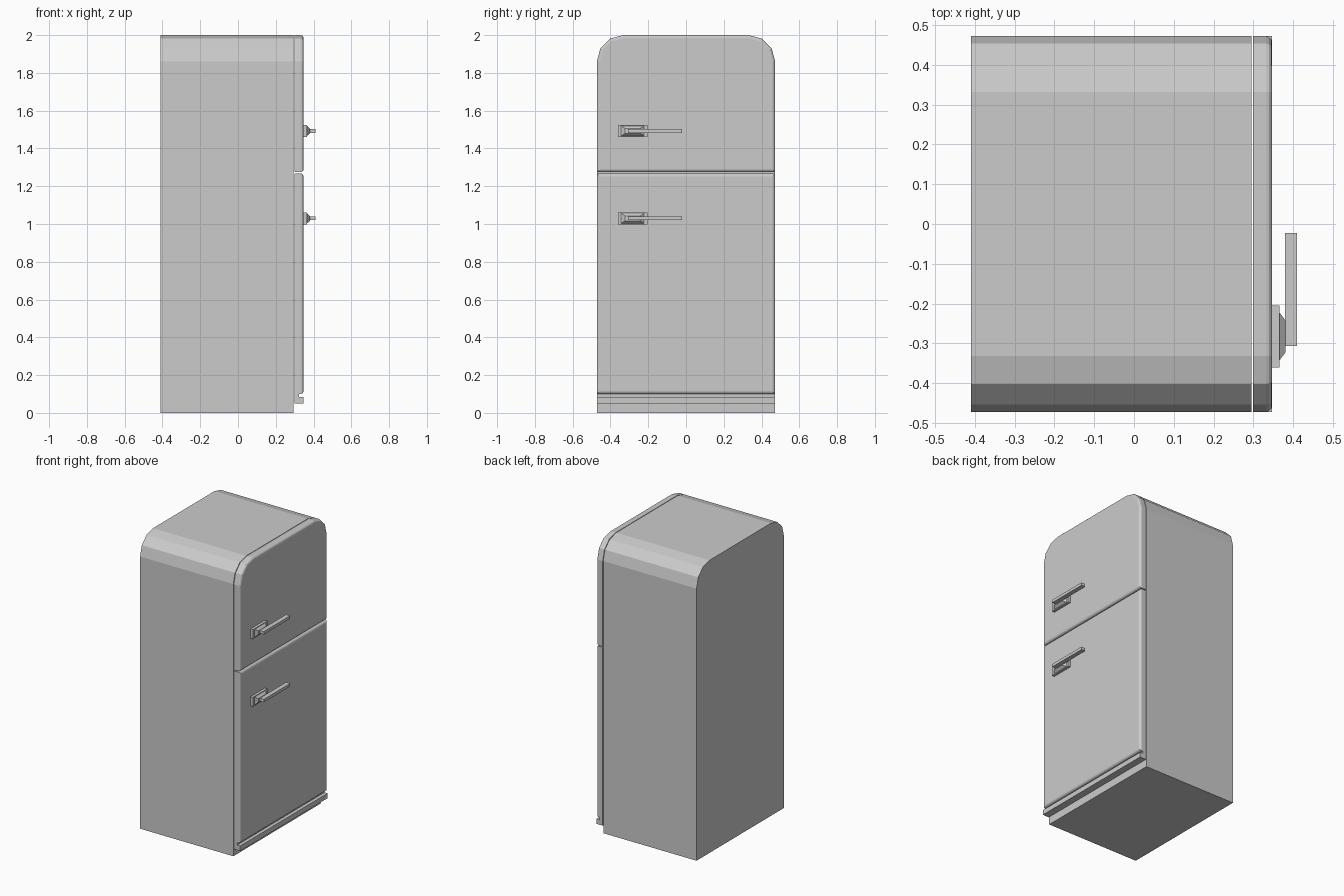
import bpy, bmesh, math

if "Cube" in bpy.data.objects:
    bpy.data.objects.remove(bpy.data.objects["Cube"])


def outline(hw, z0, z1, r, inset=0.0):
    """Closed (y, z) outline, top corners rounded with three segments if r > 0."""
    w, b, t = hw - inset, z0 + inset, z1 - inset
    pts = [(-w, b), (w, b)]
    if r <= 0:
        return pts + [(w, t), (-w, t)]
    rr = r - inset
    arc = [(w - rr + rr * math.cos(math.radians(a)),
            t - rr + rr * math.sin(math.radians(a))) for a in (0, 30, 60, 90)]
    return pts + arc + [(-y, z) for y, z in reversed(arc)]


def loft(name, sections, offset=(0, 0, 0)):
    """Closed solid through a list of (x, outline) sections."""
    bm = bmesh.new()
    rings = [[bm.verts.new((x, y, z)) for y, z in pts] for x, pts in sections]
    n = len(rings[0])
    for a, b in zip(rings, rings[1:]):
        for i in range(n):
            j = (i + 1) % n
            bm.faces.new((a[i], a[j], b[j], b[i]))
    bm.faces.new(rings[0])
    bm.faces.new(rings[-1])
    bmesh.ops.recalc_face_normals(bm, faces=bm.faces)
    mesh = bpy.data.meshes.new(name)
    bm.to_mesh(mesh)
    bm.free()
    ob = bpy.data.objects.new(name, mesh)
    ob.location = offset
    bpy.context.collection.objects.link(ob)
    return ob


def slab(name, x0, x1, hw, z0, z1, r=0.0, offset=(0, 0, 0)):
    o = outline(hw, z0, z1, r)
    return loft(name, [(x0, o), (x1, o)], offset)


def door(name, z0, z1, r):
    """Door panel with a rounded front rim."""
    x0, x1, b = 0.324, 0.347, 0.016
    secs = [(x0, outline(W, z0, z1, r))]
    for a in (0, 30, 60, 90):
        s = math.radians(a)
        secs.append((x1 - b + b * math.sin(s),
                     outline(W, z0, z1, r, b * (1 - math.cos(s)))))
    return loft(name, secs)


W, R = 0.472, 0.14

# Cabinet
slab("cabinet", -0.41, 0.295, W, 0, 2, R)

# Door backing, doors and kick strip
slab("door_backing_lower", 0.299, 0.324, W, 0.05, 1.268)
slab("door_backing_upper", 0.299, 0.324, W, 1.274, 2, R)
door("freezer_door", 1.274, 2, R)
door("fridge_door", 0.1, 1.268, 0)
slab("kick_strip", 0.324, 0.347, W, 0.05, 0.084)

# Handles: plate, tapered boss and bar
for label, z in (("freezer", 1.493), ("fridge", 1.03)):
    at = (0, -0.2825, z)
    slab(label + "_handle_plate", 0.346, 0.365, 0.078, -0.032, 0.032, 0, at)
    loft(label + "_handle_boss", [(0.364, outline(0.062, -0.028, 0.028, 0)),
                                  (0.3805, outline(0.04, -0.013, 0.013, 0))], at)
    slab(label + "_handle_bar", 0.379, 0.41, 0.1425, -0.01, 0.01, 0,
         (0, -0.1645, z))
